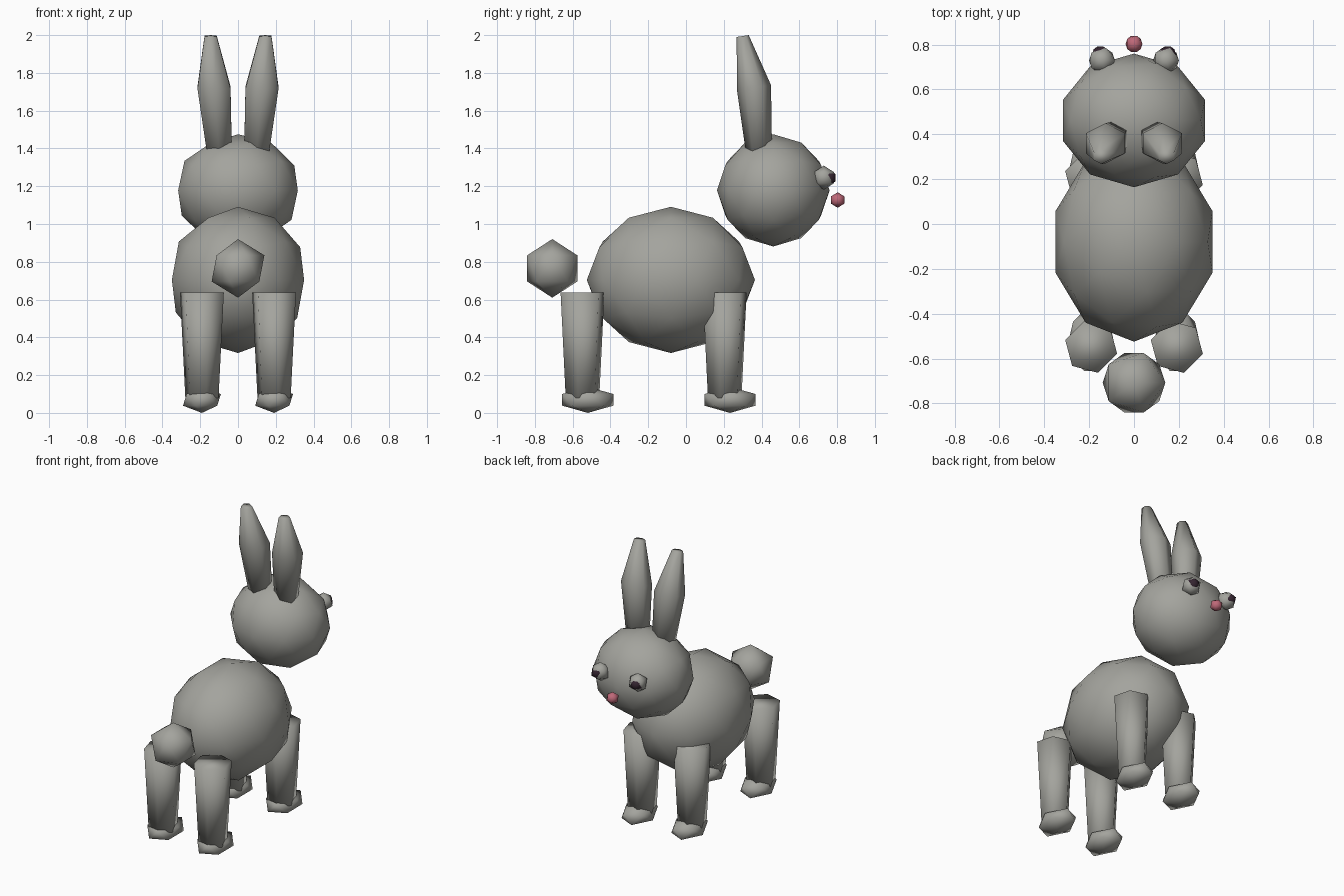
import bpy, bmesh, math
from mathutils import Matrix, Vector

if "Cube" in bpy.data.objects:
    bpy.data.objects.remove(bpy.data.objects["Cube"])


def material(name, rgb):
    m = bpy.data.materials.new(name)
    m.diffuse_color = (*rgb, 1)
    m.use_nodes = True
    m.node_tree.nodes["Principled BSDF"].inputs["Base Color"].default_value = m.diffuse_color
    return m


FUR = material("grey_fur", (0.37, 0.37, 0.34))
PUPIL = material("dark_pupil", (0.035, 0.018, 0.03))
PINK = material("pink_nose", (0.52, 0.14, 0.19))


def finish(name, bm, mat):
    bmesh.ops.recalc_face_normals(bm, faces=bm.faces)
    me = bpy.data.meshes.new(name)
    bm.to_mesh(me)
    bm.free()
    me.materials.append(mat)
    me.shade_smooth()
    ob = bpy.data.objects.new(name, me)
    bpy.context.collection.objects.link(ob)
    return ob


def ball(name, center, radii, subdivisions, mat):
    """Scaled low-poly icosphere."""
    bm = bmesh.new()
    bmesh.ops.create_icosphere(bm, subdivisions=subdivisions, radius=1)
    bm.transform(Matrix.Translation(center) @ Matrix.Diagonal((*radii, 1)))
    return finish(name, bm, mat)


def loft(name, rings, start, mat, sides=6):
    """Capped tube through rings of (center, x radius, y radius, y tilt)."""
    bm = bmesh.new()
    loops = []
    for c, rx, ry, tilt in rings:
        loop = []
        for i in range(sides):
            a = start + math.tau * i / sides
            y = ry * math.sin(a)
            loop.append(bm.verts.new(Vector(c) + Vector((rx * math.cos(a), y, y * tilt))))
        loops.append(loop)
    for lo, hi in zip(loops, loops[1:]):
        for i in range(sides):
            j = (i + 1) % sides
            bm.faces.new((lo[i], lo[j], hi[j], hi[i]))
    bm.faces.new(loops[0][::-1])
    bm.faces.new(loops[-1])
    return finish(name, bm, mat)


# Body, head and tail
ball("body", (0, -0.08, 0.704), (0.368, 0.445, 0.387), 2, FUR)
ball("head", (0, 0.462, 1.178), (0.333, 0.298, 0.297), 2, FUR)
ball("tail", (0, -0.708, 0.765), (0.156, 0.156, 0.155), 1, FUR)

# Nose
ball("nose", (0, 0.803, 1.127), (0.042, 0.043, 0.041), 1, PINK)

for side, s in (("left", -1), ("right", 1)):
    # Eyes with pupils
    ball(side + "_eye", (0.143 * s, 0.73, 1.245), (0.064,) * 3, 1, FUR)
    ball(side + "_pupil", (0.15 * s, 0.757, 1.245), (0.042,) * 3, 1, PUPIL)

    # Ear: narrow base, wide middle, small tip leaning back
    loft(side + "_ear", [
        ((0.095 * s, 0.39, 1.34), 0.073, 0.066, 0.15),
        ((0.127 * s, 0.36, 1.722), 0.101, 0.09, 0.15),
        ((0.145 * s, 0.30, 1.995), 0.037, 0.032, 0.15),
    ], math.pi / 2, FUR)

    # Legs and feet
    for end, y in (("back", -0.548), ("front", 0.205)):
        x = 0.191 * s
        loft(f"{end}_{side}_leg", [
            ((x, y, 0.08), 0.091, 0.092, 0),
            ((x, y, 0.637), 0.12, 0.12, 0),
        ], math.radians(-15), FUR)
        ball(f"{end}_{side}_foot", (x, y + 0.028, 0.069), (0.112, 0.159, 0.069), 1, FUR)
